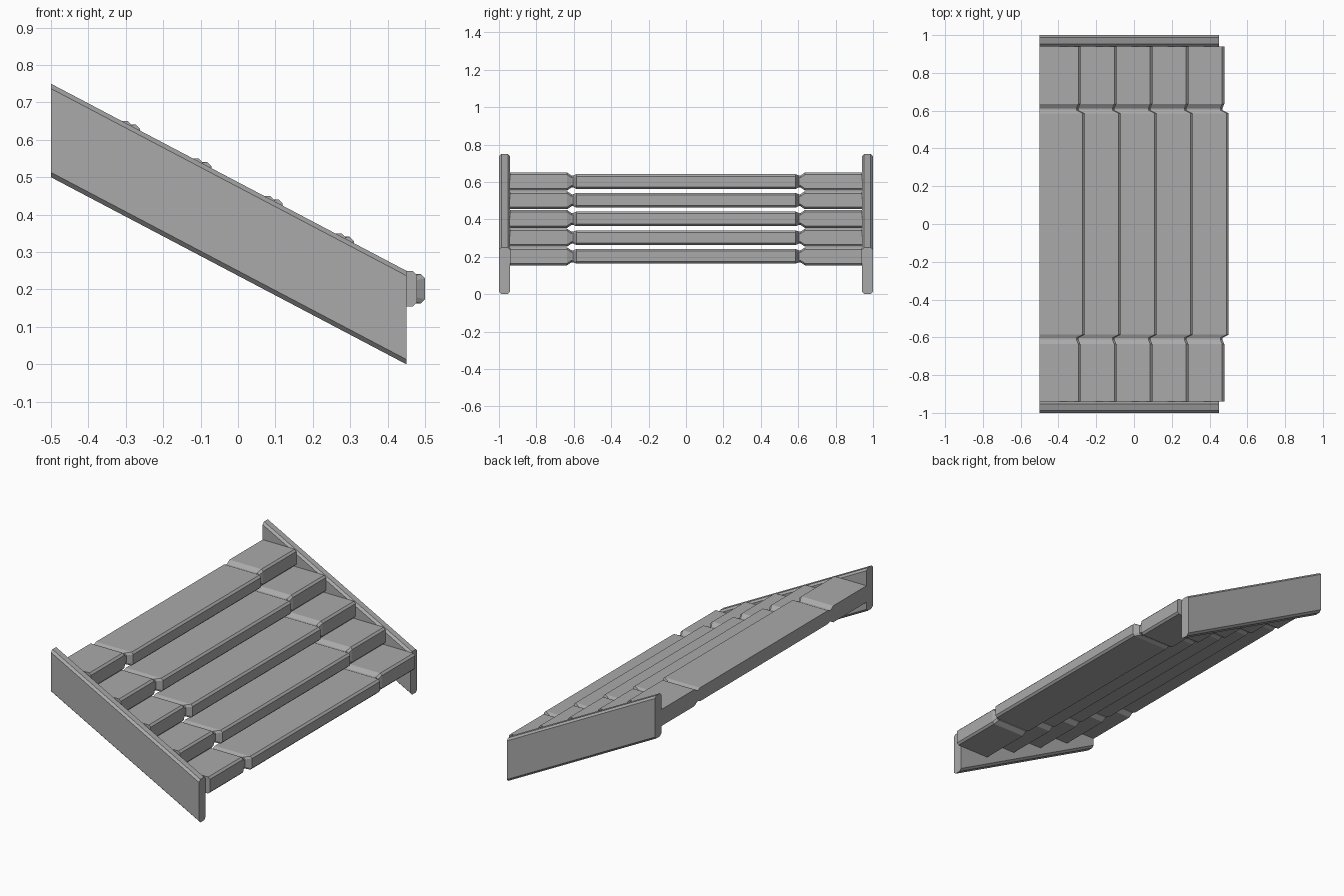
import bpy, bmesh

cube = bpy.data.objects.get("Cube")
if cube:
    bpy.data.objects.remove(cube, do_unlink=True)

grey = bpy.data.materials.new("plain_grey")
grey.use_nodes = True
tone = (0.4, 0.4, 0.4, 1)
grey.diffuse_color = tone
grey.node_tree.nodes["Principled BSDF"].inputs["Base Color"].default_value = tone


def loft(name, rings):
    """Skin a list of closed cross-sections and cap both ends."""
    bm = bmesh.new()
    loops = [[bm.verts.new(p) for p in ring] for ring in rings]
    for a, b in zip(loops, loops[1:]):
        for i in range(len(a)):
            j = (i + 1) % len(a)
            bm.faces.new((a[i], a[j], b[j], b[i]))
    bm.faces.new(loops[0])
    bm.faces.new(loops[-1])
    bmesh.ops.recalc_face_normals(bm, faces=bm.faces)
    mesh = bpy.data.meshes.new(name)
    bm.to_mesh(mesh)
    bm.free()
    mesh.materials.append(grey)
    obj = bpy.data.objects.new(name, mesh)
    bpy.context.collection.objects.link(obj)


# Sloping side boards with chamfered long edges
THICK, HEIGHT, CHAMFER = 0.06, 0.25, 0.013


def board_section(x, z, side):
    c = CHAMFER
    outline = [(0, c), (c, 0), (THICK - c, 0), (THICK, c),
               (THICK, HEIGHT - c), (THICK - c, HEIGHT), (c, HEIGHT), (0, HEIGHT - c)]
    return [(x, side * (1 - y), z + h) for y, h in outline]


for name, side in (("left_side_board", 1), ("right_side_board", -1)):
    loft(name, [board_section(-0.5, 0.5, side), board_section(0.45, 0, side)])


# Treads: thick end blocks, a narrow groove, then a slimmer, longer middle
def tread_section(y, depth, half, back, mid_z):
    c = 0.011
    front = back + depth
    outline = [(back, -half), (front - c, -half), (front, c - half),
               (front, half - c), (front - c, half), (back, half)]
    return [(x, y, mid_z + z) for x, z in outline]


# distance from centre, depth, half height
STATIONS = [(0.94, 0.216, 0.048), (0.636, 0.216, 0.048), (0.612, 0.206, 0.032),
            (0.603, 0.206, 0.032), (0.586, 0.238, 0.039)]
path = STATIONS + [(-y, d, h) for y, d, h in reversed(STATIONS)]

for step in range(5):
    back, mid_z = -0.5 + 0.1905 * step, 0.602 - 0.1 * step
    loft("tread_%d" % (step + 1),
         [tread_section(y, d, h, back, mid_z) for y, d, h in path])
